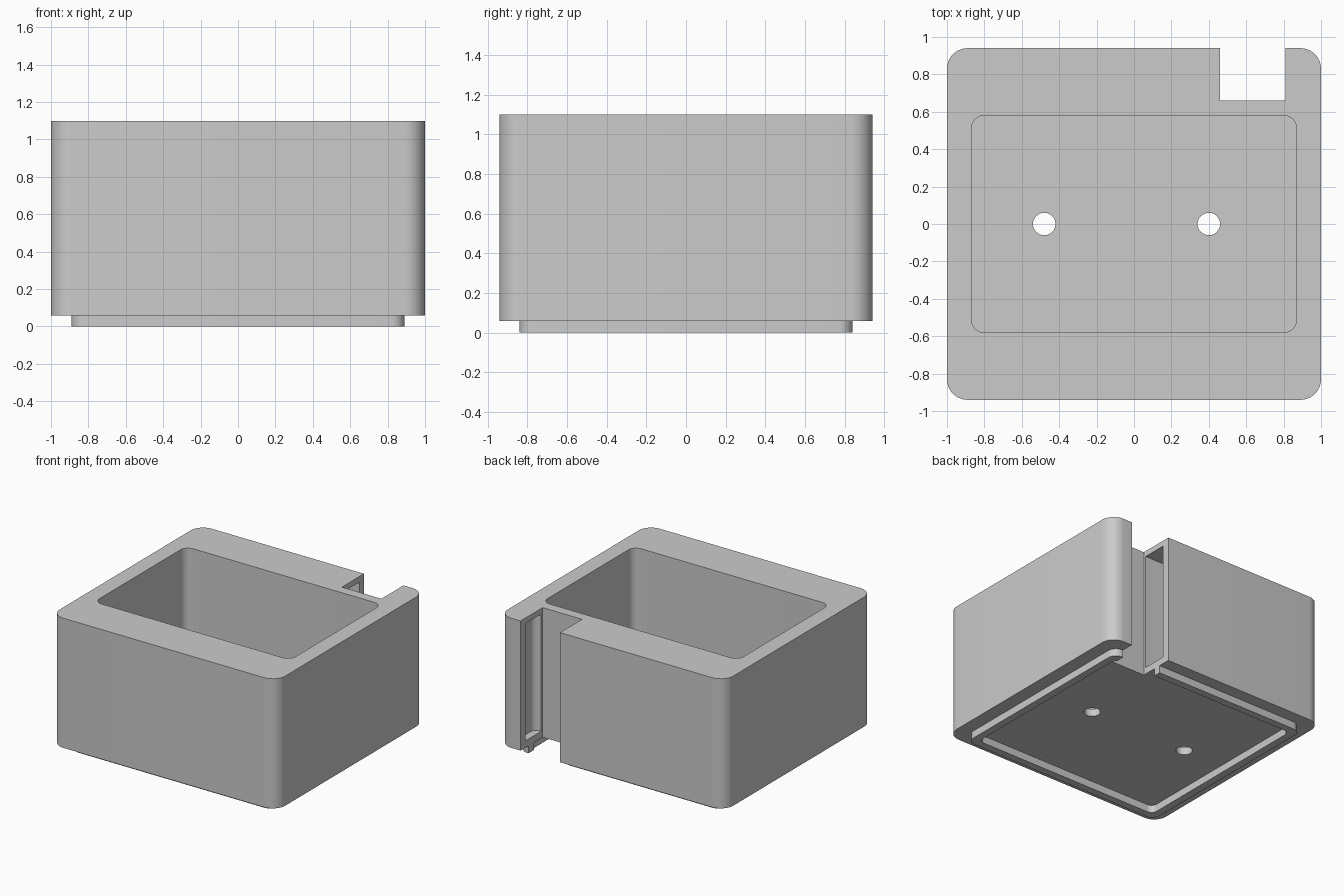
import bpy
import bmesh
from math import cos, sin, pi, radians

cube = bpy.data.objects.get("Cube")
if cube:
    bpy.data.objects.remove(cube, do_unlink=True)

grey = bpy.data.materials.new("plain_grey")
grey.use_nodes = True
colour = (0.6, 0.6, 0.6, 1.0)
grey.diffuse_color = colour
grey.node_tree.nodes["Principled BSDF"].inputs["Base Color"].default_value = colour


def rounded_outline(x0, x1, y0, y1, r, steps=10):
    """Counter-clockwise rectangle with rounded corners."""
    if r == 0:
        return [(x0, y0), (x1, y0), (x1, y1), (x0, y1)]
    centres = [(x1 - r, y1 - r), (x0 + r, y1 - r), (x0 + r, y0 + r), (x1 - r, y0 + r)]
    points = []
    for quarter, (cx, cy) in enumerate(centres):
        for i in range(steps + 1):
            a = pi / 2 * (quarter + i / steps)
            points.append((cx + r * cos(a), cy + r * sin(a)))
    return points


def prism(name, outline, z0, z1):
    """Extrude a flat outline between two heights."""
    bm = bmesh.new()
    base = bm.faces.new([bm.verts.new((x, y, z0)) for x, y in outline])
    top = bmesh.ops.extrude_face_region(bm, geom=[base])["geom"]
    for v in top:
        if isinstance(v, bmesh.types.BMVert):
            v.co.z = z1
    bmesh.ops.recalc_face_normals(bm, faces=bm.faces)
    mesh = bpy.data.meshes.new(name)
    bm.to_mesh(mesh)
    bm.free()
    mesh.materials.append(grey)
    obj = bpy.data.objects.new(name, mesh)
    bpy.context.collection.objects.link(obj)
    return obj


def centred(hx, hy, r):
    return rounded_outline(-hx, hx, -hy, hy, r)


def combine(target, tool, operation):
    """Apply a boolean and discard the tool."""
    tool.hide_render = True
    mod = target.modifiers.new(tool.name, 'BOOLEAN')
    mod.operation = operation
    mod.solver = 'EXACT'
    mod.object = tool
    bpy.ops.object.select_all(action='DESELECT')
    target.select_set(True)
    bpy.context.view_layer.objects.active = target
    bpy.ops.object.modifier_apply(modifier=mod.name)
    bpy.data.objects.remove(tool, do_unlink=True)


# Outer body and the stepped lip beneath it
body = prism("box_body", centred(1.0, 0.94, 0.11), 0.06, 1.1)
combine(body, prism("bottom_lip", centred(0.89, 0.84, 0.07), 0, 0.08), 'UNION')

# Recess inside the lip, main pocket, and channel inside the back wall
cutters = [
    prism("bottom_recess", centred(0.83, 0.78, 0.05), -0.1, 0.06),
    prism("main_pocket", centred(0.87, 0.58, 0.07), 0.12, 1.3),
    prism("back_channel", rounded_outline(-0.87, 0.87, 0.68, 0.88, 0.05), 0.115, 1.055),
    prism("back_notch", rounded_outline(0.46, 0.81, 0.66, 1.2, 0), -0.2, 1.3),
]

# Two round floor holes
for x in (-0.48, 0.40):
    circle = [(x + 0.06 * cos(2 * pi * i / 32), 0.06 * sin(2 * pi * i / 32)) for i in range(32)]
    cutters.append(prism("floor_hole", circle, -0.2, 0.3))

for cutter in cutters:
    combine(body, cutter, 'DIFFERENCE')

# Smooth rounded corners, keep the hard edges
bpy.ops.object.shade_smooth_by_angle(angle=radians(30))
